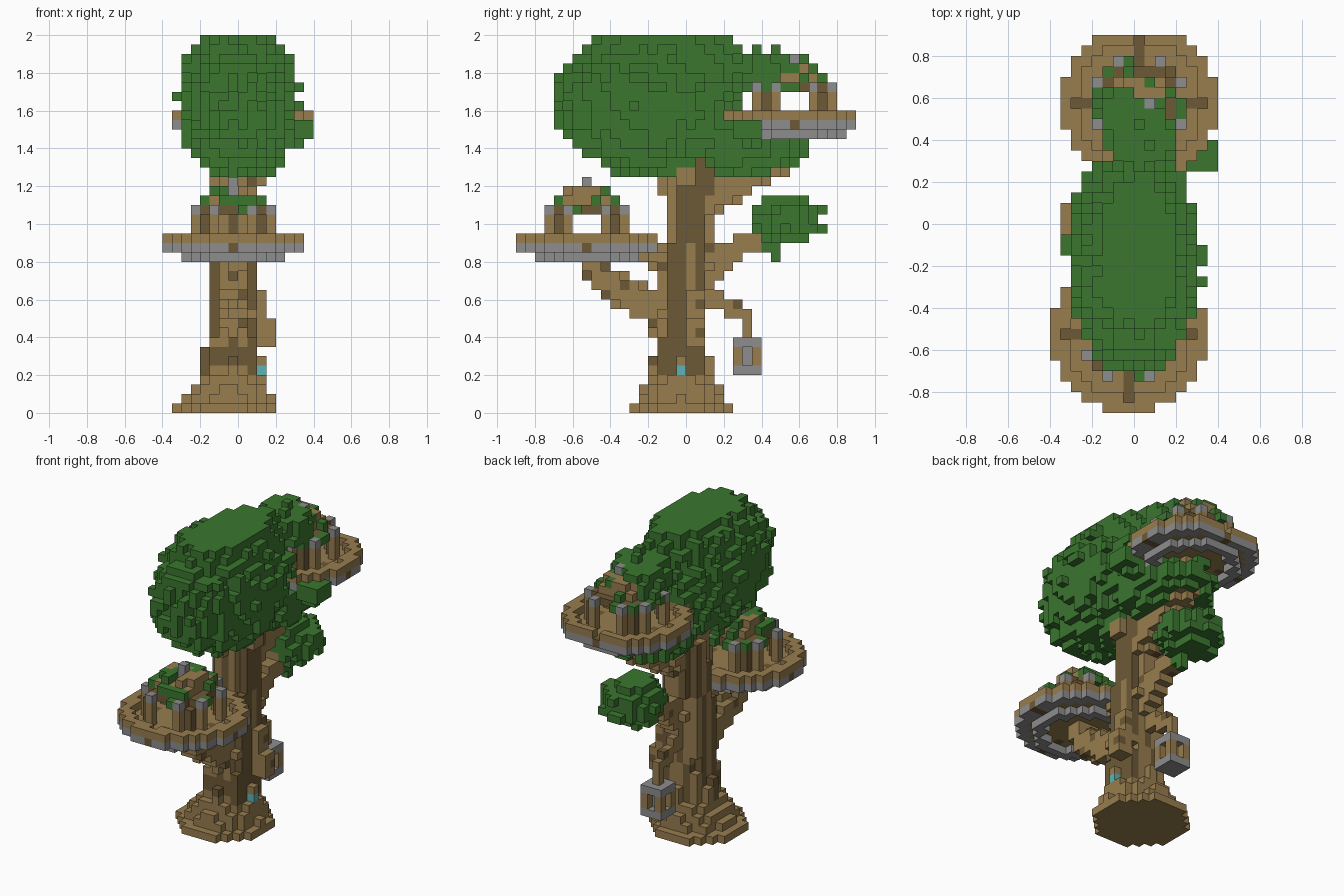
import bpy
import bmesh
import math
import random
from mathutils import Vector

old = bpy.data.objects.get("Cube")
if old:
    bpy.data.objects.remove(old, do_unlink=True)

S = 0.05
random.seed(4)


def material(name, rgb):
    m = bpy.data.materials.new(name)
    m.use_nodes = True
    m.diffuse_color = (*rgb, 1)
    m.node_tree.nodes["Principled BSDF"].inputs["Base Color"].default_value = (*rgb, 1)
    return m


BARK, DARK, LEAF, STONE, GLOW = range(5)
MATS = [
    material("light_wood", (0.31, 0.205, 0.076)),
    material("dark_wood", (0.155, 0.1, 0.037)),
    material("leaf_green", (0.043, 0.182, 0.028)),
    material("stone_grey", (0.27, 0.27, 0.275)),
    material("teal_crystal", (0.1, 0.46, 0.48)),
]
parts = {}
taken = set()


def put(part, cell, colour):
    """Claim one block for a part, unless another part already holds it."""
    if cell not in taken:
        taken.add(cell)
        parts.setdefault(part, {})[cell] = colour


def center(cell):
    return Vector([(c + 0.5) * S for c in cell])


def cells(lo, hi):
    a = [math.floor(v / S) for v in lo]
    b = [math.ceil(v / S) for v in hi]
    return [(i, j, k) for k in range(a[2], b[2])
            for j in range(a[1], b[1]) for i in range(a[0], b[0])]


def bark(cell):
    """Vertical streaks of bark: dark on the +x side, a dark band low in front."""
    i, j, k = cell
    if j <= -3 and k in (5, 6) and -3 <= i <= 0:
        return DARK
    streak = (i * 7 + j * 5 + (k // 9) * 3) % 11
    share = 9 if i >= 1 else 6 if i <= -3 else 3
    return DARK if k > 3 and streak < share else BARK


def limb(part, path, r0, r1):
    """Tapered blocky limb along a path."""
    pts = [Vector(p) for p in path]
    n = len(pts) - 1
    for s in range(n):
        a, b = pts[s], pts[s + 1]
        d = b - a
        lo = [min(a[q], b[q]) - r0 for q in range(3)]
        hi = [max(a[q], b[q]) + r0 for q in range(3)]
        for c in cells(lo, hi):
            p = center(c)
            t = max(0, min(1, (p - a).dot(d) / d.dot(d)))
            if (p - a - d * t).length < r0 + (r1 - r0) * (s + t) / n:
                put(part, c, BARK if (c[0] * 3 + c[1] * 5 + c[2]) % 11 else DARK)


def foliage(part, mid, rad, rough, keep=lambda p: True):
    """Ragged ellipsoid of leaf blocks."""
    lo = [m - r * 1.2 for m, r in zip(mid, rad)]
    hi = [m + r * 1.2 for m, r in zip(mid, rad)]
    for c in cells(lo, hi):
        p = center(c)
        d = sum(((p[q] - mid[q]) / rad[q]) ** 2 for q in range(3)) ** 0.5
        if d < 1 + random.uniform(-rough, rough) and p.z < 2 and keep(p):
            put(part, c, LEAF)


def hut(name, ci, cj, floor, back, lean):
    """Sunken round deck on stone rings, with posts, corner walls and a mossy roof."""
    for k in (5, 6):
        put(name + "_finial", (ci + lean, cj, floor + k), STONE)
    for i in range(-7, 8):
        for j in range(-7, back + 1):
            d = i * i + j * j
            size = {abs(i), abs(j)}
            beam = 0 in size and d >= 16
            at = lambda k: (ci + i, cj + j, floor + k)
            if 36 < d <= 53:
                put(name + "_deck_rim", at(0), BARK)
                put(name + "_stone_rim", at(-1), DARK if beam else STONE)
            elif d <= 36:
                put(name + "_deck", at(-1), DARK if beam else BARK)
            if 18 < d <= 29:
                put(name + "_lower_ring", at(-2), STONE)
            # Posts with caps, and a dark wall between each pair
            if size == {2, 4}:
                for k in range(3):
                    put(name + "_posts", at(k), BARK)
                put(name + "_post_caps", at(3), STONE)
            if size == {3}:
                for k in range(3):
                    put(name + "_walls", at(k), DARK)
            # Stepped roof
            moss = random.random() < 0.45
            if d <= 13:
                put(name + "_roof", at(3), DARK)
            elif d <= 18 and moss:
                put(name + "_roof_moss", at(3), LEAF)
            if d <= 8:
                put(name + "_roof", at(4), BARK)
            elif d <= 13 and moss:
                put(name + "_roof_moss", at(4), LEAF)
            if d <= 5 and (i or j >= 0):
                put(name + "_roof", at(5), LEAF if moss else BARK)


# Huts
hut("lower_hut", -1, -11, 18, 7, 0)
hut("upper_hut", 0, 11, 31, 6, 1)

# Crystal set in the trunk
put("crystal", (2, -1, 4), GLOW)

# Trunk: height, centre x, centre y, radius
PROFILE = [(0, -0.075, -0.025, 0.285), (0.1, -0.05, -0.025, 0.205),
           (0.2, -0.025, -0.025, 0.155), (0.4, -0.025, -0.025, 0.14),
           (0.8, -0.025, 0.0, 0.13), (1.2, -0.01, 0.05, 0.12), (1.6, 0, 0.05, 0.1)]
for c in cells((-0.4, -0.4, 0), (0.3, 0.3, 1.55)):
    p = center(c)
    z = c[2] * S
    for a, b in zip(PROFILE, PROFILE[1:]):
        if a[0] <= z + 1e-6 < b[0]:
            t = (z - a[0]) / (b[0] - a[0])
            x, y, r = [a[q] + (b[q] - a[q]) * t for q in (1, 2, 3)]
            if z < 0.08:
                r -= 0.012 * (1 - math.cos(4 * math.atan2(p.y - y, p.x - x)))
            if math.hypot(p.x - x, p.y - y) < r:
                put("trunk", c, bark(c))

# Limbs and roots
limb("lower_hut_limb", [(-0.02, -0.08, 0.52), (-0.02, -0.3, 0.62),
                        (-0.02, -0.45, 0.7), (-0.02, -0.52, 0.85)], 0.1, 0.06)
limb("front_root", [(-0.03, -0.1, 0.35), (-0.03, -0.18, 0.58)], 0.06, 0.07)
limb("side_root", [(-0.17, -0.02, 0.12), (-0.15, -0.02, 0.31)], 0.06, 0.05)
limb("deck_brace", [(-0.02, -0.05, 0.78), (-0.02, -0.25, 0.87)], 0.07, 0.05)
limb("side_knot", [(0.1, 0.05, 0.58), (0.15, 0.05, 0.38)], 0.06, 0.06)
limb("leaf_limb", [(0, 0.1, 0.74), (0, 0.28, 0.87), (0, 0.45, 1)], 0.08, 0.05)
limb("upper_hut_limb", [(0, 0.08, 1.12), (0.02, 0.3, 1.23),
                        (0.02, 0.5, 1.34), (0.02, 0.57, 1.52)], 0.1, 0.06)
limb("canopy_limb", [(-0.02, -0.02, 1.08), (-0.03, -0.15, 1.4)], 0.07, 0.05)
limb("canopy_side_limb", [(0.02, 0.03, 1.1), (0.1, 0, 1.26)], 0.06, 0.05)

# Lantern and its arm
limb("lantern_arm", [(-0.025, 0.12, 0.59), (-0.025, 0.24, 0.56),
                     (-0.025, 0.325, 0.53)], 0.05, 0.04)
for k in (8, 9, 10):
    put("lantern_rope", (-1, 6, k), DARK if k == 10 else BARK)
for i in (-1, 0, 1):
    for j in (-1, 0, 1):
        for k in range(4, 8):
            spot = (-1 + i, 6 + j, k)
            if k in (4, 7):
                put("lantern_frame", spot, STONE)
            elif i and j:
                put("lantern_posts", spot, BARK)
            elif not i and not j:
                put("lantern_core", spot, STONE)


# Foliage, keeping the upper hut's open deck clear
def off_deck(p):
    return p.z < 1.6 or p.y < 0.3


def above_posts(p):
    return p.z > 1.7


def beside_finial(p):
    return p.z > 1.7 and p.x < 0.1


foliage("canopy", (0, -0.18, 1.65), (0.315, 0.515, 0.385), 0.09, off_deck)
foliage("canopy_crown", (0.02, -0.12, 1.85), (0.2, 0.41, 0.3), 0.06, off_deck)
foliage("canopy_back", (0.02, 0.3, 1.41), (0.24, 0.35, 0.17), 0.1, off_deck)
foliage("upper_hut_bush", (0.02, 0.42, 1.8), (0.18, 0.16, 0.13), 0.14, above_posts)
foliage("upper_roof_ivy", (-0.05, 0.56, 1.8), (0.13, 0.12, 0.1), 0.1, beside_finial)
foliage("deck_ivy", (0.3, 0.33, 1.5), (0.11, 0.09, 0.08), 0.05)
foliage("side_bush", (0.01, 0.53, 1.02), (0.18, 0.2, 0.13), 0.1)
for c in [(0, 8, 17), (0, 9, 17), (0, 9, 16)]:
    put("side_bush", c, LEAF)

# Turn every part's blocks into a mesh of exposed faces
for name, blocks in parts.items():
    bm = bmesh.new()
    verts = {}
    used = sorted(set(blocks.values()))
    for cell, colour in blocks.items():
        for axis in range(3):
            for side in (0, 1):
                beyond = list(cell)
                beyond[axis] += 2 * side - 1
                if tuple(beyond) in taken:
                    continue
                ring = []
                for u, v in ((0, 0), (1, 0), (1, 1), (0, 1)):
                    q = list(cell)
                    q[axis] += side
                    q[(axis + 1) % 3] += u
                    q[(axis + 2) % 3] += v
                    q = tuple(q)
                    if q not in verts:
                        verts[q] = bm.verts.new(Vector(q) * S)
                    ring.append(verts[q])
                face = bm.faces.new(ring if side else ring[::-1])
                face.material_index = used.index(colour)
    mesh = bpy.data.meshes.new(name)
    bm.to_mesh(mesh)
    bm.free()
    for colour in used:
        mesh.materials.append(MATS[colour])
    bpy.context.collection.objects.link(bpy.data.objects.new(name, mesh))
